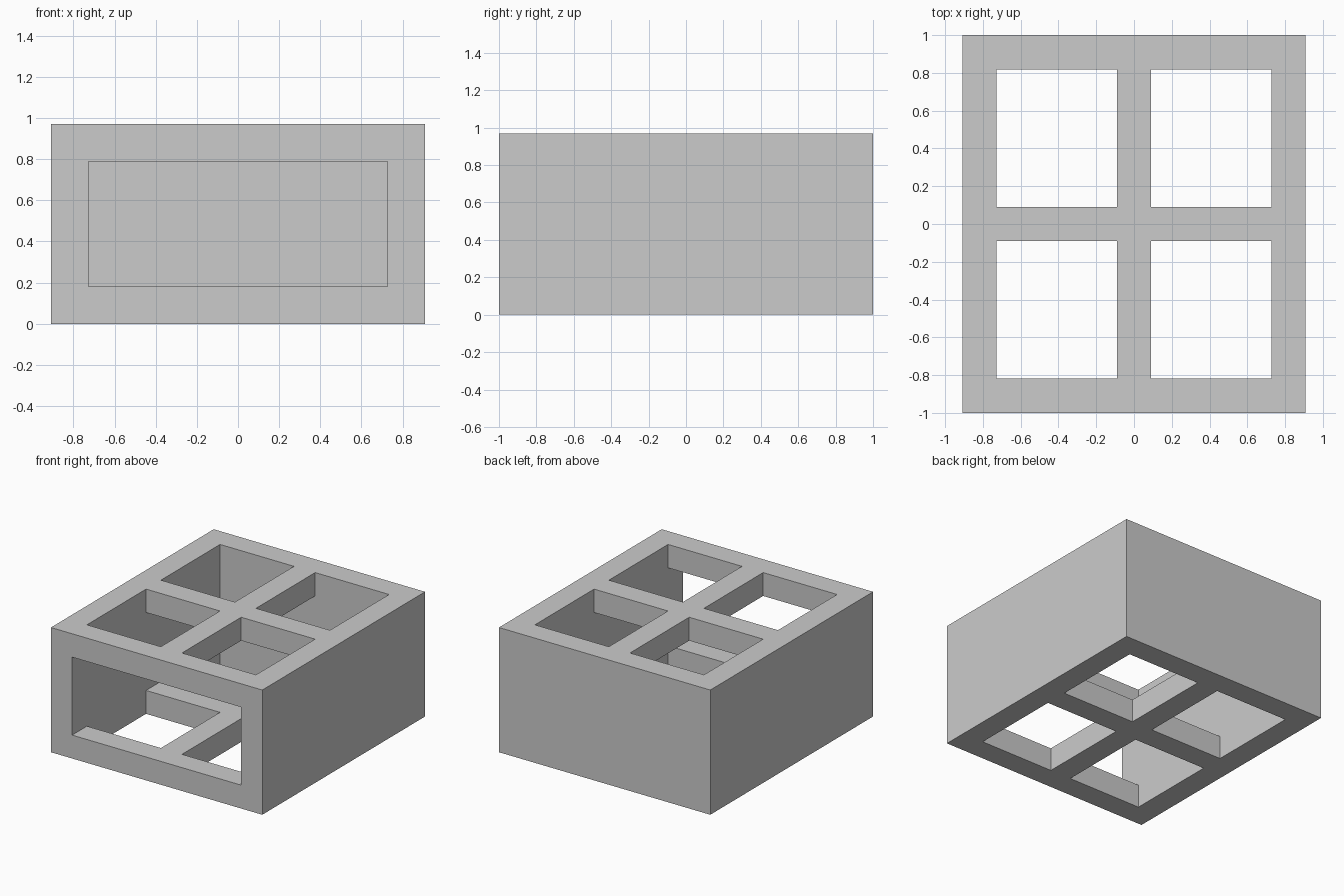
import bpy
import bmesh

cube = bpy.data.objects.get("Cube")
if cube:
    bpy.data.objects.remove(cube, do_unlink=True)

# Plain grey material
GREY = (0.6, 0.6, 0.6, 1.0)
grey = bpy.data.materials.new("plain grey")
grey.use_nodes = True
grey.diffuse_color = GREY
grey.node_tree.nodes["Principled BSDF"].inputs["Base Color"].default_value = GREY

# Wall and bar thickness, and the grid lines of the shell
T = 2 / 11
W, D, H = 5 * T, 1.0, 0.97
xs = [-W, T - W, -T / 2, T / 2, W - T, W]
ys = [-D, T - D, -T / 2, T / 2, D - T, D]
zs = [0, T, H - T, H]


def solid(i, j, k):
    """True where the grid cell is filled."""
    if not (0 <= i < 5 and 0 <= j < 5 and 0 <= k < 3):
        return False
    if k == 1:                        # middle layer: side and back walls, open front
        return i in (0, 4) or j == 4
    return i % 2 == 0 or j % 2 == 0   # floor and lid: crossed bars round four windows


# Hollow case: a quad wherever a filled cell meets an empty one
bm = bmesh.new()
verts = {}


def corner(index):
    if index not in verts:
        i, j, k = index
        verts[index] = bm.verts.new((xs[i], ys[j], zs[k]))
    return verts[index]


for i in range(5):
    for j in range(5):
        for k in range(3):
            if not solid(i, j, k):
                continue
            for axis in range(3):
                for side in (0, 1):
                    step = [0, 0, 0]
                    step[axis] = 2 * side - 1
                    if solid(i + step[0], j + step[1], k + step[2]):
                        continue
                    u, v = (axis + 1) % 3, (axis + 2) % 3
                    loop = []
                    for a, b in ((0, 0), (1, 0), (1, 1), (0, 1)):
                        index = [i, j, k]
                        index[axis] += side
                        index[u] += a
                        index[v] += b
                        loop.append(corner(tuple(index)))
                    bm.faces.new(loop if side else loop[::-1])

mesh = bpy.data.meshes.new("open_front_case")
bm.to_mesh(mesh)
bm.free()
mesh.materials.append(grey)
case = bpy.data.objects.new("open_front_case", mesh)
bpy.context.collection.objects.link(case)
